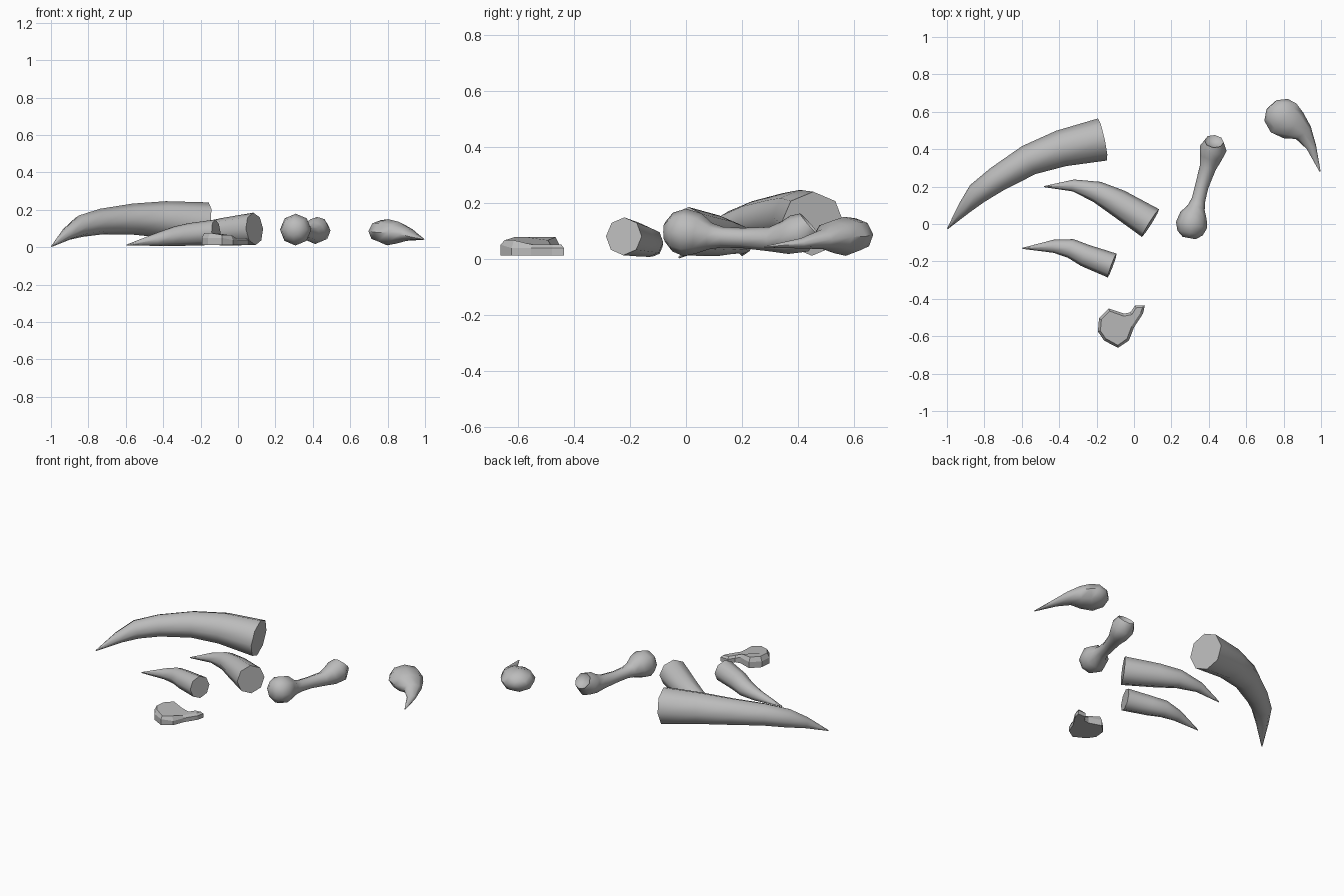
import bpy, bmesh, math
from mathutils import Vector

cube = bpy.data.objects.get("Cube")
if cube:
    bpy.data.objects.remove(cube, do_unlink=True)

# One plain grey for everything
grey = bpy.data.materials.new("bone_grey")
grey.use_nodes = True
grey.diffuse_color = (0.5, 0.5, 0.5, 1)
grey.node_tree.nodes["Principled BSDF"].inputs["Base Color"].default_value = (0.5, 0.5, 0.5, 1)


def finish(name, bm, smooth=True):
    bmesh.ops.recalc_face_normals(bm, faces=bm.faces)
    mesh = bpy.data.meshes.new(name)
    bm.to_mesh(mesh)
    bm.free()
    mesh.materials.append(grey)
    obj = bpy.data.objects.new(name, mesh)
    bpy.context.scene.collection.objects.link(obj)
    if smooth:
        bpy.ops.object.select_all(action='DESELECT')
        obj.select_set(True)
        bpy.context.view_layer.objects.active = obj
        bpy.ops.object.shade_smooth_by_angle(angle=math.radians(60))


def tapered_tube(path, sides=8, flatten=1.0):
    """Loft rings along (x, y, z, radius) points; returns the mesh and its last cap."""
    bm = bmesh.new()
    centres = [Vector(p[:3]) for p in path]
    rings = []
    for i, c in enumerate(centres):
        ahead = centres[min(i + 1, len(path) - 1)]
        behind = centres[max(i - 1, 0)]
        t = (ahead - behind).normalized()
        side = t.cross(Vector((0, 0, 1))).normalized()
        up = side.cross(t)
        r = path[i][3]
        ring = []
        for k in range(sides):
            a = math.tau * k / sides
            ring.append(bm.verts.new(c + side * r * math.cos(a) + up * r * flatten * math.sin(a)))
        rings.append(ring)
    for a, b in zip(rings, rings[1:]):
        for k in range(sides):
            n = (k + 1) % sides
            bm.faces.new((a[k], a[n], b[n], b[k]))
    bm.faces.new(rings[0][::-1])
    cap = bm.faces.new(rings[-1])
    bmesh.ops.recalc_face_normals(bm, faces=bm.faces)
    return bm, cap


# Three curved tusks, base to tip
tusks = {
    "large_tusk": [(-.168, .452, .125, .115), (-.39, .404, .148, .098), (-.562, .342, .15, .083),
                   (-.73, .241, .137, .069), (-.838, .163, .113, .059), (-.909, .083, .073, .036),
                   (-.997, -.025, .004, .003)],
    "medium_tusk": [(.088, .005, .098, .087), (-.088, .115, .082, .073), (-.198, .172, .074, .057),
                    (-.324, .206, .05, .032), (-.48, .2, .012, .003)],
    "small_tusk": [(-.117, -.222, .08, .068), (-.262, -.168, .068, .06), (-.338, -.131, .058, .052),
                   (-.43, -.119, .042, .035), (-.595, -.13, .011, .003)],
}
for name, path in tusks.items():
    finish(name, tapered_tube(path)[0])

# Long bone with a knob at each end and a hollow in the back knob
bm, cap = tapered_tube([(.295, -.075, .095, .035), (.3, -.048, .095, .069), (.308, -.005, .094, .085),
                        (.318, .045, .09, .073), (.333, .088, .08, .047), (.345, .13, .077, .037),
                        (.362, .2, .074, .036), (.394, .3, .07, .044), (.41, .355, .076, .06),
                        (.424, .405, .09, .072), (.428, .442, .122, .052)])
bmesh.ops.inset_region(bm, faces=[cap], thickness=.012, depth=-.018)
finish("long_bone", bm)

# Claw with a rounded root and a hooked point
claw = [(.735, .637, .088, .037), (.76, .61, .086, .086), (.8, .567, .08, .103), (.853, .527, .078, .086),
        (.905, .488, .069, .052), (.948, .412, .055, .027), (.995, .28, .042, .003)]
finish("claw", tapered_tube(claw, flatten=.68)[0])

# Flat bone fragment with a chamfered top and a low spur
outline = [(-.187, -.505), (-.134, -.452), (-.053, -.479), (-.02, -.473), (.005, -.436), (.058, -.436),
           (.048, -.479), (0, -.553), (-.027, -.623), (-.086, -.662), (-.16, -.623), (-.193, -.575)]
bm = bmesh.new()
base = bm.faces.new([bm.verts.new((x, y, .012)) for x, y in outline])
top = bmesh.ops.extrude_face_region(bm, geom=[base], use_keep_orig=True)["geom"]
top_face = [g for g in top if isinstance(g, bmesh.types.BMFace)][0]
for v in top_face.verts:
    v.co.z = .05 if v.co.x < -.04 else .038
bmesh.ops.recalc_face_normals(bm, faces=bm.faces)
bmesh.ops.inset_region(bm, faces=[top_face], thickness=.014)
for v in top_face.verts:
    v.co.z = .077 if v.co.x < -.1 else (.066 if v.co.x < -.02 else .05)
finish("bone_fragment", bm, smooth=False)
